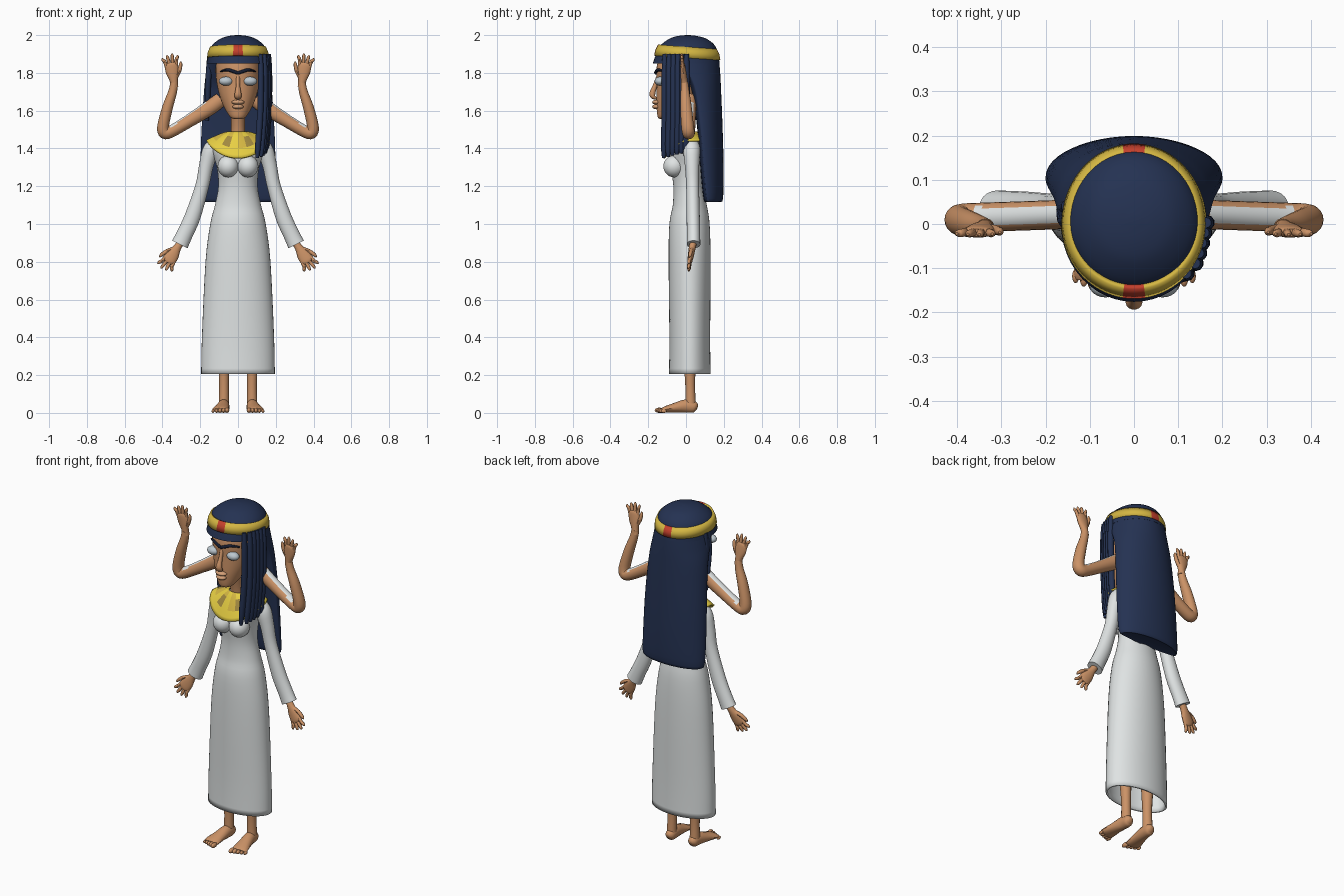
import bpy, bmesh, math
from mathutils import Vector

if "Cube" in bpy.data.objects:
    bpy.data.objects.remove(bpy.data.objects["Cube"])


def material(name, r, g, b):
    m = bpy.data.materials.new(name)
    m.use_nodes = True
    m.diffuse_color = (r, g, b, 1)
    m.node_tree.nodes["Principled BSDF"].inputs["Base Color"].default_value = (r, g, b, 1)
    return m


SKIN = material("tan skin", .60, .29, .135)
LIP = material("light lip", .64, .34, .18)
WHITE = material("white cloth", .74, .77, .77)
NAVY = material("navy hair", .018, .032, .085)
GOLD = material("gold", .66, .47, .055)
YELLOW = material("bright yellow", .85, .66, .06)
OLIVE = material("dark gold", .36, .25, .05)
RED = material("red", .55, .05, .025)
EYE = material("pale eye", .50, .57, .62)
DARK = material("dark brow", .008, .012, .03)


def smooth_rows(rows, steps=4):
    """Catmull-Rom interpolation through rows of numbers."""
    out = []
    for i in range(len(rows) - 1):
        a, b, c, d = rows[max(i - 1, 0)], rows[i], rows[i + 1], rows[min(i + 2, len(rows) - 1)]
        for k in range(steps):
            t = k / steps
            out.append([.5 * (2*q + (r - p)*t + (2*p - 5*q + 4*r - s)*t*t + (3*q - p - 3*r + s)*t**3)
                        for p, q, r, s in zip(a, b, c, d)])
    return out + [list(rows[-1])]


def skin_rings(name, rings, mats, caps=(True, True), rule=None, thick=0):
    """Join rings of points into a smooth surface; rule picks a material per face."""
    bm = bmesh.new()
    loops = [[bm.verts.new(p) for p in ring] for ring in rings]
    n = len(loops[0])
    grid = {}
    for j, (lo, hi) in enumerate(zip(loops, loops[1:])):
        for i in range(n):
            f = bm.faces.new((lo[i], lo[(i + 1) % n], hi[(i + 1) % n], hi[i]))
            grid[f] = (i, j)
    for cap, loop in zip(caps, (loops[0], loops[-1])):
        if cap:
            bm.faces.new(loop)
    bmesh.ops.recalc_face_normals(bm, faces=bm.faces[:])
    if rule:
        for f, (i, j) in grid.items():
            f.material_index = rule(f, i, j)
    return finish(name, bm, mats, thick)


def finish(name, bm, mats, thick=0):
    me = bpy.data.meshes.new(name)
    bm.to_mesh(me)
    bm.free()
    ob = bpy.data.objects.new(name, me)
    bpy.context.collection.objects.link(ob)
    for m in mats:
        me.materials.append(m)
    if thick:
        mod = ob.modifiers.new("thickness", "SOLIDIFY")
        mod.thickness = thick
    bpy.ops.object.select_all(action="DESELECT")
    bpy.context.view_layer.objects.active = ob
    ob.select_set(True)
    bpy.ops.object.shade_smooth_by_angle(angle=math.radians(45))
    return ob


def loft(name, rows, mat, n=40, **kw):
    """Level sections: z, half width, front y, middle y, back y."""
    rings = []
    for z, w, yf, ym, yb in smooth_rows(rows):
        ring = []
        for i in range(n):
            a = math.tau * i / n
            s = math.sin(a)
            ring.append((w * math.cos(a), ym + s * ((yb - ym) if s > 0 else (ym - yf)), z))
        rings.append(ring)
    return skin_rings(name, rings, [mat], **kw)


def sweep(name, rows, mats, ref=(0, 1, 0), side=1, n=14, **kw):
    """Tube through x, y, z, radius along ref, radius across ref."""
    rows = smooth_rows([(r[0] * side, *r[1:]) for r in rows])
    ref = Vector((ref[0] * side, ref[1], ref[2]))
    pts = [Vector(r[:3]) for r in rows]
    rings = []
    for k, r in enumerate(rows):
        t = (pts[min(k + 1, len(pts) - 1)] - pts[max(k - 1, 0)]).normalized()
        u = (ref - t * ref.dot(t)).normalized()
        v = t.cross(u)
        rings.append([pts[k] + u * r[3] * math.cos(math.tau * i / n) + v * r[4] * math.sin(math.tau * i / n)
                      for i in range(n)])
    return skin_rings(name, rings, mats, **kw)


def ball(name, loc, scale, mat):
    bm = bmesh.new()
    bmesh.ops.create_uvsphere(bm, u_segments=24, v_segments=14, radius=1)
    bmesh.ops.scale(bm, vec=scale, verts=bm.verts)
    bmesh.ops.translate(bm, vec=loc, verts=bm.verts)
    return finish(name, bm, [mat])


def hand(name, wrist, tip, across, side):
    """Flat palm, four fingers and a thumb."""
    w, d, a = Vector(wrist), Vector(tip) - Vector(wrist), Vector(across).normalized()
    palm = [(*(w + d * t), r, h) for t, r, h in
            ((-.12, .019, .019), (.1, .022, .018), (.35, .034, .016), (.58, .034, .013), (.66, .02, .008))]
    sweep(name + "_palm", palm, [SKIN], across, side)
    for k in range(4):
        o = (k - 1.5) * .017
        end = .95 - .07 * abs(k - 1.3)
        rows = [(*(w + d * t + a * o * g), r, r) for t, g, r in
                ((.45, 1, .008), (.7, 1.2, .0095), (end - .06, 1.55, .008), (end, 1.6, .003))]
        sweep(f"{name}_finger_{k + 1}", rows, [SKIN], across, side, 8)
    thumb = [(*(w + d * t - a * o), r, r) for t, o, r in
             ((.15, .01, .011), (.35, .036, .011), (.55, .05, .009), (.64, .052, .003))]
    sweep(name + "_thumb", thumb, [SKIN], across, side, 8)


# Dress
loft("dress", [(.205, .195, -.09, .02, .13), (.4, .191, -.088, .02, .128), (.8, .172, -.092, .02, .13),
               (1, .147, -.088, .02, .125), (1.1, .122, -.07, .02, .11), (1.2, .104, -.067, .02, .09),
               (1.3, .112, -.08, .02, .085), (1.38, .138, -.083, .02, .085), (1.425, .142, -.067, .02, .08),
               (1.455, .1, -.05, .02, .07), (1.475, .05, -.035, .01, .05)],
     WHITE, caps=(False, True), thick=.012)

# Neck and head
loft("neck", [(1.44, .042, -.04, 0, .04), (1.52, .036, -.05, -.01, .03), (1.64, .042, -.08, -.03, .03)], SKIN, 20)
loft("head", [(1.556, .02, -.138, -.118, -.08), (1.568, .043, -.15, -.11, -.05), (1.62, .075, -.156, -.07, .01),
              (1.68, .098, -.156, -.05, .06), (1.75, .113, -.155, -.03, .09), (1.82, .118, -.157, -.02, .1),
              (1.9, .11, -.14, -.01, .1)], SKIN)
sweep("nose", [(0, -.148, 1.785, .01, .008), (0, -.165, 1.73, .011, .012), (0, -.178, 1.69, .018, .016),
               (0, -.172, 1.672, .018, .012), (0, -.155, 1.665, .01, .006)], [SKIN], (1, 0, 0))
for name, z, w in (("upper_lip", 1.645, .034), ("lower_lip", 1.621, .03)):
    ball(name, (0, -.156, z), (w, .023, .013), LIP)

# Hair: crown with fringe, long back fall, strands
loft("hair_crown", [(1.85, .165, -.176, 0, .178), (1.9, .156, -.158, 0, .17), (1.945, .138, -.135, 0, .153),
                    (1.98, .095, -.09, .01, .11), (1.995, .05, -.045, .01, .06), (2, .012, 0, .01, .02)], NAVY, 48)
loft("hair_back", [(1.12, .175, .105, .125, .18), (1.135, .198, .092, .11, .196), (1.3, .199, .075, .095, .199),
                   (1.5, .193, .06, .08, .194), (1.7, .18, .03, .055, .186), (1.8, .17, -.02, .02, .181),
                   (1.88, .158, -.08, 0, .174)], NAVY, 48)
for k in range(6):
    f = k / 5
    x, y, low = .118 + .045 * math.sqrt(f), -.112 + .115 * f, 1.35 + .03 * f
    sweep(f"left_strand_{k + 1}", [(x, y, 1.9, .012, .012), (x + .003, y, 1.8, .017, .016), (x, y, 1.6, .017, .017),
                                   (x - .012, y - .004, 1.42, .017, .016), (x - .016, y - .006, low, .009, .009)],
          [NAVY], n=10)
for k in range(2):
    y = .01 + .03 * k
    sweep(f"right_strand_{k + 1}", [(.15, y, 1.88, .015, .015), (.158, y, 1.75, .016, .016),
                                    (.165, y + .04, 1.55, .012, .012)], [NAVY], side=-1, n=10)


# Headband: blocks around the crown, red at front and back
def band_ring(z, w, f, b, n=80):
    ring = []
    for i in range(n):
        a = math.tau * (i - 2) / n
        s = math.sin(a)
        ring.append((w * math.cos(a), s * (b if s > 0 else f), z - .012 * s))
    return ring


skin_rings("headband", [band_ring(1.88, .164, .169, .182), band_ring(1.91, .16, .162, .177),
                        band_ring(1.938, .148, .148, .163)], [GOLD, RED], (False, False),
           lambda f, i, j: int(i // 4 in (5, 15)), .012)


# Collar: draped ring in three rows of tiles
def collar_ring(t, n=72):
    ring = []
    for i in range(n):
        a = math.tau * (i - 2) / n
        c, s = math.cos(a), math.sin(a)
        drop = (.045 + .095 * max(0, -s) ** 1.5) * t ** 1.3
        ring.append(((.052 + .115 * t) * c, .005 + (.05 + .078 * t) * s, 1.49 - drop))
    return ring


def collar_tiles(f, i, j):
    tile = i // 4
    if j < 3:
        return tile % 2
    if j < 7:
        return 2 if tile % 3 == 0 else tile % 2
    return 1


skin_rings("collar", [collar_ring(k / 10) for k in range(11)], [GOLD, YELLOW, OLIVE], (False, False),
           collar_tiles, .01)


# White lining along the top of the raised upper arm
def lining(f, i, j):
    c = f.calc_center_median()
    return int(f.normal.z > .62 and .17 < abs(c.x) < .36 and 1.48 < c.z < 1.66)


# Paired parts
for side, word in ((1, "left"), (-1, "right")):
    ball(word + "_bust", (side * .052, -.062, 1.305), (.056, .058, .058), WHITE)
    ball(word + "_eye", (side * .064, -.138, 1.756), (.037, .028, .024), EYE)
    sweep(word + "_brow", [(.092, -.116, 1.808, .005, .004), (.055, -.146, 1.816, .008, .008),
                           (.02, -.158, 1.806, .009, .009), (0, -.16, 1.798, .008, .008)], [DARK], side=side, n=8)
    # Sleeved lower arm
    sweep(word + "_sleeve", [(.1, .03, 1.43, .035, .03), (.14, .03, 1.395, .045, .045), (.168, .032, 1.31, .038, .038),
                             (.19, .035, 1.2, .034, .036), (.24, .038, 1.04, .035, .042),
                             (.285, .04, .94, .035, .043), (.308, .04, .892, .036, .046)], [WHITE], side=side, n=20)
    hand(word + "_lower_hand", (.315, .035, .885), (.403, .01, .748), (-.8, 0, -.5), side)
    # Raised bare arm
    sweep(word + "_raised_arm", [(.09, .025, 1.66, .032, .038), (.15, .022, 1.615, .033, .04),
                                 (.26, .018, 1.545, .033, .034), (.35, .015, 1.492, .033, .032),
                                 (.387, .013, 1.484, .033, .034), (.396, .008, 1.52, .033, .031),
                                 (.372, 0, 1.62, .03, .028), (.346, -.005, 1.7, .023, .023),
                                 (.338, -.008, 1.75, .019, .02)], [SKIN, WHITE], side=side, n=20, rule=lining)
    hand(word + "_raised_hand", (.338, -.008, 1.745), (.365, -.025, 1.912), (1, 0, -.15), side)
    # Leg and foot
    sweep(word + "_leg", [(.08, .02, .6, .05, .05), (.076, .02, .3, .034, .033), (.074, .022, .15, .026, .026),
                          (.075, .024, .05, .028, .028)], [SKIN], side=side)
    sweep(word + "_foot", [(.074, .06, .026, .012, .012), (.074, .045, .031, .027, .03), (.076, 0, .036, .031, .036),
                           (.084, -.06, .027, .038, .026), (.091, -.11, .018, .045, .017),
                           (.093, -.128, .014, .04, .011)], [SKIN], (1, 0, 0), side)
    for k in range(5):
        size = .014 - .0012 * k
        ball(f"{word}_toe_{k + 1}", (side * (.058 + .0185 * k), -.142 + .006 * k, size),
             (size * .85, size * 1.7, size), SKIN)
